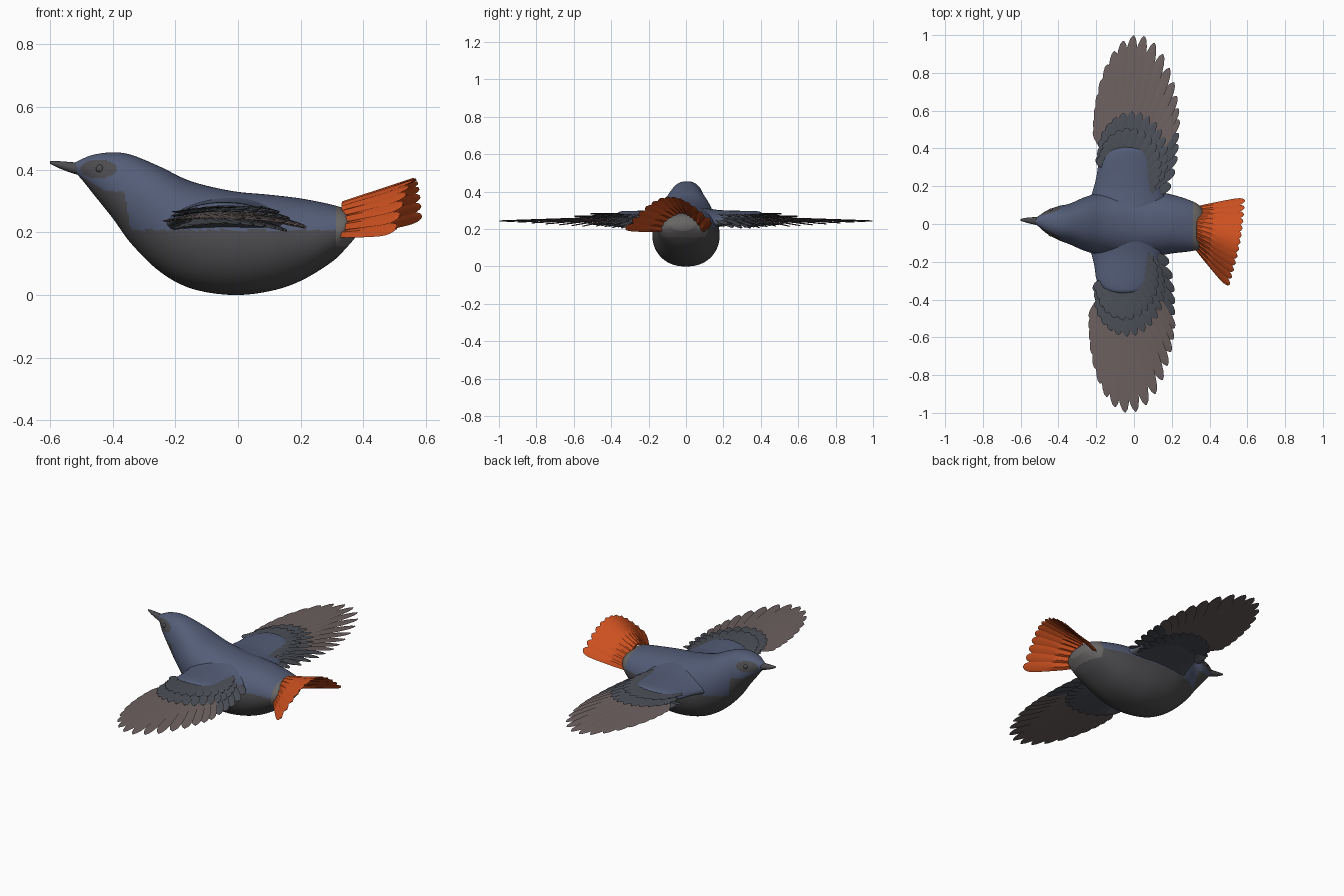
import bpy, bmesh, math
from mathutils import Vector

if "Cube" in bpy.data.objects:
    bpy.data.objects.remove(bpy.data.objects["Cube"])


def material(name, r, g, b):
    m = bpy.data.materials.new(name)
    m.use_nodes = True
    m.diffuse_color = (r, g, b, 1)
    bsdf = m.node_tree.nodes["Principled BSDF"]
    bsdf.inputs["Base Color"].default_value = (r, g, b, 1)
    bsdf.inputs["Roughness"].default_value = 0.8
    return m


blue = material("slate blue", 0.088, 0.11, 0.187)
grey = material("dark grey", 0.072, 0.072, 0.077)
rump = material("rump grey", 0.14, 0.132, 0.13)
slate = material("dark slate", 0.071, 0.078, 0.094)
brown = material("feather brown", 0.15, 0.117, 0.115)
orange = material("rust orange", 0.60, 0.08, 0.014)


def finish(name, bm, mats, rule=None, angle=40):
    """Turn a bmesh into a smooth-shaded object, coloured by a face rule."""
    bmesh.ops.recalc_face_normals(bm, faces=bm.faces)
    bm.normal_update()
    if rule:
        for f in bm.faces:
            f.material_index = rule(f.calc_center_median(), f.normal)
    me = bpy.data.meshes.new(name)
    bm.to_mesh(me)
    bm.free()
    ob = bpy.data.objects.new(name, me)
    bpy.context.collection.objects.link(ob)
    for m in mats:
        me.materials.append(m)
    bpy.ops.object.select_all(action='DESELECT')
    ob.select_set(True)
    bpy.context.view_layer.objects.active = ob
    bpy.ops.object.shade_smooth_by_angle(angle=math.radians(angle))


def spline(rows, steps):
    """Catmull-Rom interpolation of station rows."""
    out = []
    for i in range(len(rows) - 1):
        quad = [rows[max(0, min(len(rows) - 1, i + k))] for k in (-1, 0, 1, 2)]
        for s in range(steps):
            t = s / steps
            out.append([b + 0.5 * t * (c - a + t * (2*a - 5*b + 4*c - d + t * (3*(b - c) + d - a)))
                        for a, b, c, d in zip(*quad)])
    return out + [list(rows[-1])]


def loft(rows, steps, sides, along_y=False):
    """Full oval rings from rows of (position, sideways centre, low, high, half width)."""
    bm = bmesh.new()
    rings = []
    for pos, mid, low, high, half in spline(rows, steps):
        ring = []
        for k in range(sides):
            a = math.tau * k / sides
            across = mid + half * math.copysign(abs(math.cos(a)) ** 0.88, math.cos(a))
            z = (low + high) / 2 + (high - low) / 2 * math.sin(a)
            ring.append(bm.verts.new((across, pos, z) if along_y else (pos, across, z)))
        rings.append(ring)
    for a, b in zip(rings, rings[1:]):
        for k in range(sides):
            n = (k + 1) % sides
            bm.faces.new((a[k], a[n], b[n], b[k]))
    bm.faces.new(rings[0])
    bm.faces.new(rings[-1])
    return bm


# Body with head, belly and rump
body_rows = [
    (-0.525, 0.015, 0.395, 0.42, 0.012), (-0.50, 0.014, 0.37, 0.433, 0.032),
    (-0.46, 0.01, 0.32, 0.448, 0.062), (-0.40, 0.005, 0.245, 0.455, 0.09),
    (-0.34, 0, 0.163, 0.447, 0.108), (-0.25, 0, 0.075, 0.41, 0.146),
    (-0.15, 0, 0.021, 0.363, 0.17), (-0.02, 0, 0, 0.332, 0.18), (0.10, 0, 0.012, 0.32, 0.173),
    (0.20, 0, 0.045, 0.308, 0.156), (0.30, -0.01, 0.106, 0.288, 0.134),
    (0.35, -0.018, 0.155, 0.27, 0.112), (0.38, -0.02, 0.19, 0.24, 0.06)]


def body_colour(c, n):
    if c.x > 0.315 and c.z > 0.155:
        return 2
    if ((c.x + 0.445) / 0.058) ** 2 + ((c.z - 0.402) / 0.03) ** 2 < 1:
        return 1
    # Throat edge runs down the cheek, then along the flank
    cheek = 0.33 + max(0, -0.42 - c.x) * 0.6
    drop = min(1, max(0, (c.x + 0.362) / 0.02))
    return 0 if c.z > cheek + (0.207 - cheek) * drop else 1


finish("body", loft(body_rows, 10, 128), [blue, grey, rump], body_colour, 60)

# Beak
beak_rows = [(-0.60, 0.022, 0.419, 0.428, 0.005), (-0.57, 0.02, 0.404, 0.427, 0.013),
             (-0.52, 0.016, 0.386, 0.423, 0.021), (-0.48, 0.012, 0.38, 0.42, 0.027)]
finish("beak", loft(beak_rows, 4, 16), [grey], None, 60)

# Eyes
for side, label in ((1, "back_eye"), (-1, "front_eye")):
    bm = bmesh.new()
    bmesh.ops.create_uvsphere(bm, u_segments=16, v_segments=10, radius=0.014)
    bmesh.ops.translate(bm, verts=bm.verts, vec=(-0.44, 0.008 + side * 0.06, 0.402))
    finish(label, bm, [grey], None, 60)


def feather(bm, root, tip, half, up, drape=None, thick=0.005, tilt=0.0, point=6):
    """A thin ridged leaf blade from root to tip."""
    side = (tip - root).cross(up).normalized()
    rows, n = [], 12
    for i in range(n + 1):
        t = 1 - (1 - i / n) ** 1.5
        c = root.lerp(tip, t)
        if drape:
            c.z += drape(c)
        w = half * max(0.08, (0.5 + 0.5 * t ** 0.7) * math.sqrt(1 - t ** point))
        lift = up * (tilt * w)
        ridge = up * (thick * (1 - 0.5 * t))
        rows.append([bm.verts.new(p) for p in
                     (c - side * w - lift, c + ridge, c + side * w + lift, c - ridge)])
    for a, b in zip(rows, rows[1:]):
        for k in range(4):
            bm.faces.new((a[k], a[k - 1], b[k - 1], b[k]))
    bm.faces.new(rows[0])
    bm.faces.new(rows[-1])


def camber(p):
    return 0.276 - 0.027 * p.y - (1.1 - 0.9 * p.y) * (p.x + 0.02) ** 2


def to_side(bm, side):
    """Swing the wing back a little and mirror it for the front side."""
    if side < 0:
        for v in bm.verts:
            v.co = (v.co.x - 0.045 * v.co.y, -v.co.y, v.co.z)


def wing_layer(centre, radii, start, end, count, half, height):
    """Feathers fanned from the arm to evenly spaced tips on an ellipse."""
    bm = bmesh.new()
    even = 0.16 * (radii[1] / radii[0] - 1)
    for i in range(count):
        deg = start + (end - start) * i / (count - 1)
        f = (180 - deg) / 235
        a = math.radians(deg)
        a -= even * math.sin(2 * a)
        root = Vector((-0.14 + 0.12 * f, 0.38 - 0.26 * f, height * 0.6))
        tip = Vector((centre[0] + radii[0] * math.cos(a),
                      centre[1] + radii[1] * math.sin(a), height))
        feather(bm, root, tip, half, Vector((0, 0, 1)), camber, 0.006, 0.06)
    return bm


layers = [
    ("primaries", brown, ((0.02, 0.5), (0.22, 0.5), 178, 10, 17, 0.041, -0.006)),
    ("secondaries", slate, ((0.02, 0.48), (0.215, 0.47), 0, -58, 6, 0.04, -0.004)),
    ("long_coverts", slate, ((-0.005, 0.36), (0.185, 0.235), 182, -52, 19, 0.033, 0.008)),
    ("short_coverts", slate, ((-0.02, 0.31), (0.165, 0.20), 182, -52, 17, 0.033, 0.019)),
    ("under_coverts", slate, ((-0.01, 0.32), (0.18, 0.2), 182, -52, 17, 0.035, -0.034)),
]

# Shoulder: a flattened arm merging into the back
shoulder_rows = [(0.06, -0.03, 0.19, 0.318, 0.23), (0.12, -0.033, 0.203, 0.309, 0.205),
                 (0.18, -0.035, 0.215, 0.301, 0.182), (0.25, -0.035, 0.224, 0.298, 0.164),
                 (0.32, -0.035, 0.232, 0.297, 0.152), (0.365, -0.035, 0.24, 0.296, 0.125),
                 (0.395, -0.035, 0.25, 0.292, 0.085), (0.41, -0.035, 0.265, 0.28, 0.02)]

for side, label in ((1, "back_wing_"), (-1, "front_wing_")):
    for part, mat, args in layers:
        bm = wing_layer(*args)
        to_side(bm, side)
        finish(label + part, bm, [mat], None, 30)
    bm = loft(shoulder_rows, 4, 48, True)
    for v in bm.verts:
        v.co.z -= 0.8 * (v.co.x + 0.03) ** 2
        if side < 0:
            v.co.y *= 0.9
    to_side(bm, side)
    finish(label + "shoulder", bm, [blue, slate], lambda c, n: 0 if n.z > 0 else 1, 60)


# Tail: an arched fan of feathers, swung to one side
def tail_tip(t):
    arch = math.sin(math.pi * t)
    return Vector((0.505 + 0.082 * t + 0.016 * arch, -0.322 + 0.445 * t,
                   0.212 + 0.04 * t + 0.138 * arch))


bm = bmesh.new()
count = 13
for i in range(count):
    t = i / (count - 1)
    root = Vector((0.335, -0.132 + 0.215 * t, 0.195 + 0.095 * math.sin(math.pi * t)))
    tip = tail_tip(t)
    across = tail_tip(t + 0.05) - tail_tip(t - 0.05)
    up = (tip - root).cross(across).normalized()
    feather(bm, root, tip, 0.032, up, None, 0.009, 0.06, 10)
finish("tail_feathers", bm, [orange], None, 30)
